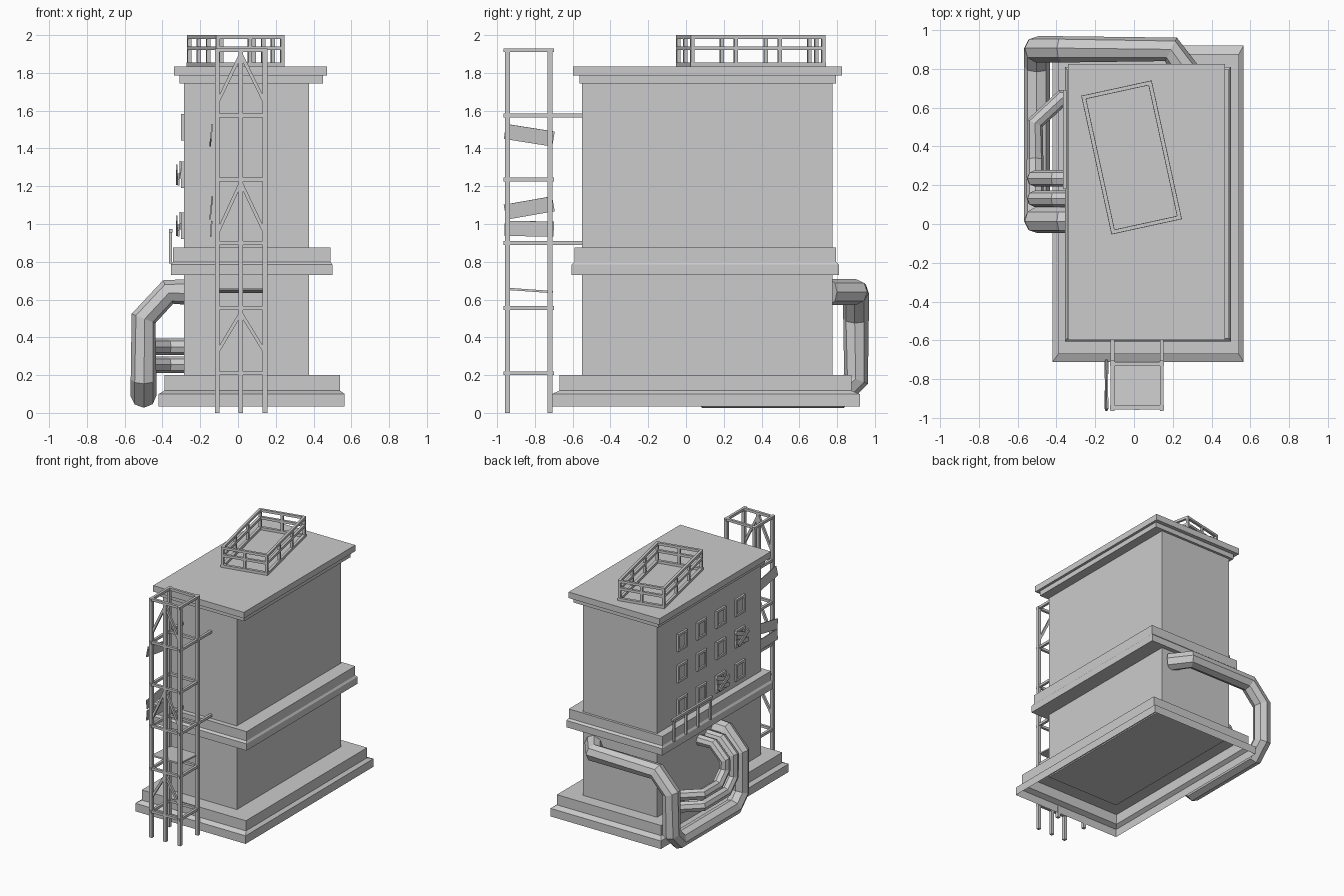
import bpy, bmesh, math
from mathutils import Vector, Matrix, Euler

if "Cube" in bpy.data.objects:
    bpy.data.objects.remove(bpy.data.objects["Cube"])


def finish(name, bm):
    bmesh.ops.recalc_face_normals(bm, faces=bm.faces)
    me = bpy.data.meshes.new(name)
    bm.to_mesh(me)
    bm.free()
    ob = bpy.data.objects.new(name, me)
    bpy.context.collection.objects.link(ob)
    return ob


def add_box(bm, c, s, rot=(0, 0, 0)):
    m = Matrix.Translation(c) @ Euler(rot).to_matrix().to_4x4() @ Matrix.Diagonal((*s, 1))
    bmesh.ops.create_cube(bm, size=1, matrix=m)


def add_beam(bm, a, b, t):
    a, b = Vector(a), Vector(b)
    d = b - a
    m = Matrix.Translation((a + b) / 2) @ d.to_track_quat('Z', 'Y').to_matrix().to_4x4()
    bmesh.ops.create_cube(bm, size=1, matrix=m @ Matrix.Diagonal((t, t, d.length, 1)))


def stepped(name, rings, bottom=True):
    """Stack of rectangles (x0, x1, y0, y1, z) joined into a stepped block."""
    bm = bmesh.new()
    loops = []
    for x0, x1, y0, y1, z in rings:
        loops.append([bm.verts.new(p) for p in
                      ((x0, y0, z), (x1, y0, z), (x1, y1, z), (x0, y1, z))])
    for a, b in zip(loops, loops[1:]):
        for i in range(4):
            j = (i + 1) % 4
            bm.faces.new((a[i], a[j], b[j], b[i]))
    bm.faces.new(loops[-1])
    if bottom:
        bm.faces.new(loops[0][::-1])
    return finish(name, bm)


def pipe(name, pts, r):
    cu = bpy.data.curves.new(name, 'CURVE')
    cu.dimensions = '3D'
    cu.bevel_depth = r
    cu.bevel_resolution = 2
    cu.use_fill_caps = True
    sp = cu.splines.new('POLY')
    sp.points.add(len(pts) - 1)
    for p, co in zip(sp.points, pts):
        p.co = (*co, 1)
    sp.use_smooth = False
    ob = bpy.data.objects.new(name, cu)
    bpy.context.collection.objects.link(ob)


# Building: walls, open-bottomed plinth, middle ledge, roof
stepped("walls", [(-.285, .375, -.55, .775, .19), (-.285, .375, -.55, .775, 1.76)])
stepped("plinth", [(-.42, .565, -.71, .92, .035), (-.42, .565, -.71, .92, .10),
                   (-.39, .54, -.67, .875, .118), (-.39, .54, -.67, .875, .2)], bottom=False)
stepped("middle_ledge", [(-.355, .50, -.605, .81, .73), (-.355, .50, -.605, .81, .785),
                         (-.345, .49, -.59, .795, .80), (-.345, .49, -.59, .795, .875)])
stepped("roof", [(-.31, .45, -.565, .795, 1.745), (-.31, .45, -.565, .795, 1.785),
                 (-.34, .47, -.597, .825, 1.786), (-.34, .47, -.597, .825, 1.835)])

# Rotated railing on the roof
bm = bmesh.new()
W, L = .175, .355
for z, t in ((1.845, .022), (1.93, .02), (1.99, .02)):
    for s in (-1, 1):
        add_box(bm, (s * W, 0, z), (t, 2 * L + t, t))
        add_box(bm, (0, s * L, z), (2 * W + t, t, t))
for s in (-1, 1):
    for k in range(4):
        add_box(bm, (s * W, L * (-1 + 2 * k / 3), 1.917), (.02, .02, .165))
    add_box(bm, (0, s * L, 1.917), (.02, .02, .165))
rail = finish("roof_railing", bm)
rail.location = (-.0125, .343, 0)
rail.rotation_euler.z = math.radians(12.3)

# Lattice tower: legs, rings, wall ties, chevron braces
bm = bmesh.new()
X0, X1, XM, Y0, Y1 = -.11, .143, .015, -.945, -.72
for x, y in ((X0, Y0), (X1, Y0), (X0, Y1), (X1, Y1), (XM, Y0)):
    add_beam(bm, (x, y, 0), (x, y, 1.93), .025)
for z in (.21, .555, .9, 1.235, 1.575, 1.92):
    for y in (Y0, Y1):
        add_beam(bm, (X0, y, z), (X1, y, z), .02)
    tie = -.54 if z in (.9, 1.575) else Y1 + .02
    for x in (X0, X1):
        add_beam(bm, (x, Y0 - .02, z), (x, tie, z), .02)
for top, low in ((1.9, 1.64), (1.22, .95), (.53, .32)):
    for x in (X0, X1):
        add_beam(bm, (XM, Y0, top), (x, Y0, low), .018)
finish("lattice_tower", bm)

# Loose boards on the tower side and a tilted platform inside
bm = bmesh.new()
for z, tilt, lean in ((1.47, -9, 6), (1.085, 10, 6), (.975, -1, 4)):
    add_box(bm, (-.142, -.83, z), (.008, .26, .08),
            (math.radians(tilt), math.radians(lean), 0))
finish("tower_boards", bm)
bm = bmesh.new()
add_box(bm, (.015, -.825, .648), (.25, .24, .012), (math.radians(-4), 0, 0))
finish("tower_platform", bm)

# Pipes on the left and back
pipe("large_pipe", [(.29, .76, .64), (.19, .9, .64), (-.37, .9, .64), (-.5, .9, .5),
                    (-.5, .9, .18), (-.5, .81, .09), (-.5, .11, .09), (-.5, .02, .18),
                    (-.5, .02, .5), (-.37, .02, .64), (-.27, .02, .64)], .068)
for i, (y, z) in enumerate(((.235, .35), (.13, .255))):
    pipe("small_pipe_%d" % (i + 1),
         [(-.27, .65, z), (-.37, .65, z), (-.51, .52, z), (-.51, y + .09, z),
          (-.51, y, z + .09), (-.51, y, .52), (-.41, y, .62), (-.27, y, .62)], .043)

# Windows on the left wall: raised frames with recessed panes
bm = bmesh.new()
cols, rows = (.465, .22, -.025, -.27), (1.512, 1.26, .99)
for y in cols:
    for z in rows:
        for s in (-1, 1):
            add_box(bm, (-.29, y + s * .05, z), (.022, .02, .14))
            add_box(bm, (-.29, y, z + s * .061), (.022, .08, .018))
        add_box(bm, (-.286, y, z), (.006, .08, .104))
finish("windows", bm)

# Boards nailed over two windows
bm = bmesh.new()
for y, z in ((cols[3], rows[1]), (cols[2], rows[2])):
    for k, (dz, a) in enumerate(((.028, 24), (-.025, 12), (0, -32))):
        add_box(bm, (-.306 - .009 * k, y, z + dz), (.009, .15, .034),
                (math.radians(a), 0, 0))
finish("window_boards", bm)

# Short railing fixed to the middle ledge
bm = bmesh.new()
for k in range(4):
    y = .665 - .155 * k
    add_beam(bm, (-.357, y, .79), (-.357, y, .97), .016)
add_beam(bm, (-.357, .69, .965), (-.357, .18, .965), .018)
finish("ledge_railing", bm)
